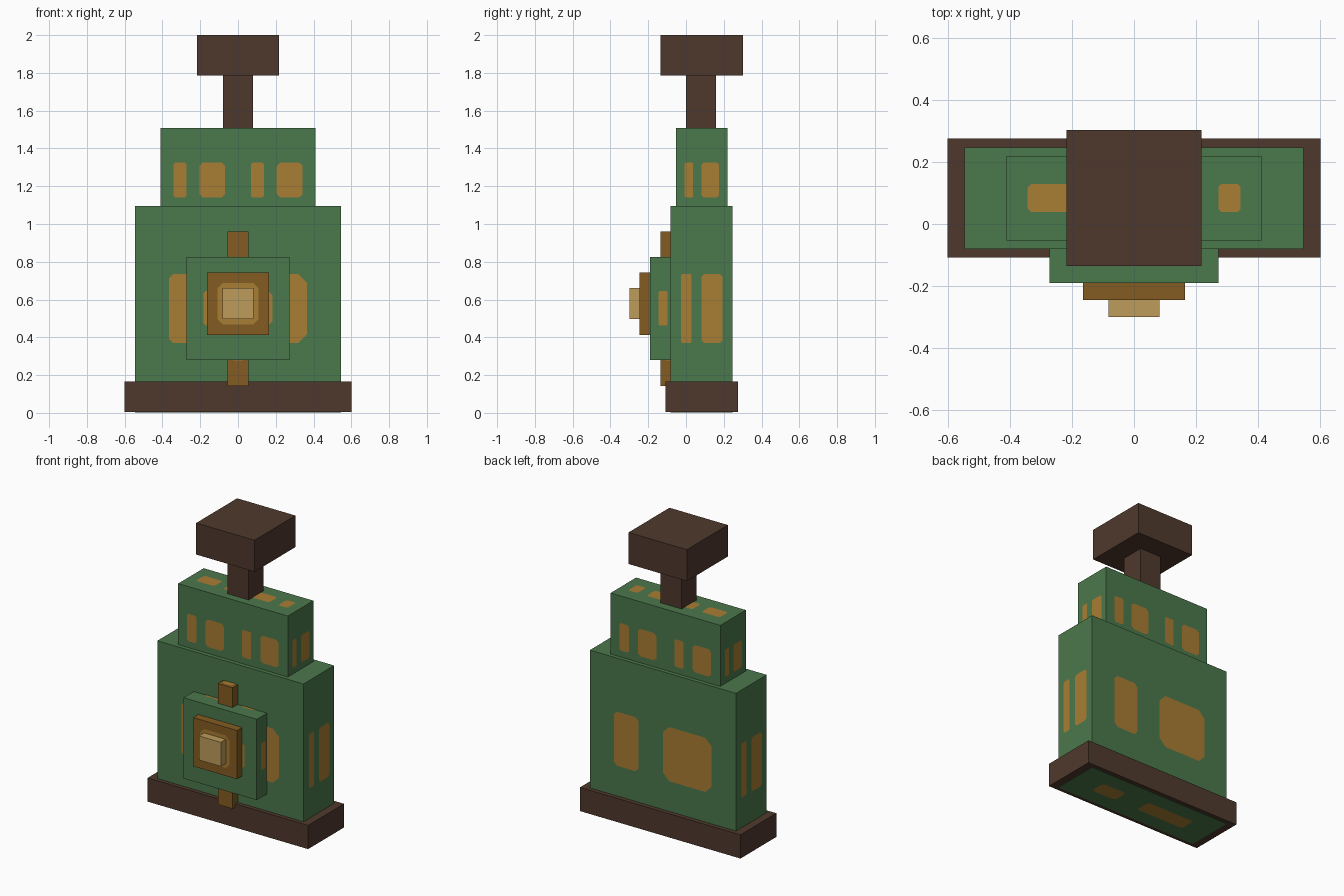
import bpy, bmesh
from mathutils import Vector

if "Cube" in bpy.data.objects:
    bpy.data.objects.remove(bpy.data.objects["Cube"])


def material(name, hex_code):
    rgb = [int(hex_code[i:i + 2], 16) / 255 for i in (0, 2, 4)]
    lin = [c / 12.92 if c <= 0.04045 else ((c + 0.055) / 1.055) ** 2.4 for c in rgb]
    m = bpy.data.materials.new(name)
    m.diffuse_color = (*lin, 1)
    m.use_nodes = True
    m.node_tree.nodes["Principled BSDF"].inputs["Base Color"].default_value = m.diffuse_color
    return m


GREEN = material("green", "4B784C")
ORANGE = material("orange", "A97D33")
BROWN = material("dark_brown", "4F392D")
BRONZE = material("bronze", "845C22")
TAN = material("tan", "BF9C5C")


def finish(bm, name, mat):
    me = bpy.data.meshes.new(name)
    bm.to_mesh(me)
    bm.free()
    me.materials.append(mat)
    bpy.context.collection.objects.link(bpy.data.objects.new(name, me))


def block(name, lo, hi, mat):
    bm = bmesh.new()
    bmesh.ops.create_cube(bm, size=1)
    for v in bm.verts:
        v.co = [lo[i] + (v.co[i] + 0.5) * (hi[i] - lo[i]) for i in range(3)]
    finish(bm, name, mat)


# faces as (normal axis, normal sign, across axis, across sign, up axis)
FACES = [(1, -1, 0, 1, 2), (1, 1, 0, -1, 2), (0, 1, 1, 1, 2),
         (0, -1, 1, -1, 2), (2, 1, 0, -1, 1), (2, -1, 0, -1, 1)]
WINDOWS = [(0.165, 0.335, 0.335, 0.67), (0.5, 0.835, 0.335, 0.67)]
CENTRE = [(1 / 6, 5 / 6, 1 / 6, 5 / 6)]


def patches(name, lo, hi, rects, tiles=1):
    """Thin plates with clipped corners on every face of a block."""
    bm = bmesh.new()
    for n, ns, u, us, v in FACES:
        count = tiles if u == 0 else 1
        width = (hi[u] - lo[u]) / count
        height = hi[v] - lo[v]
        for t in range(count):
            for a, b, c, d in rects:
                u0, u1 = (t + a) * width, (t + b) * width
                v0, v1 = c * height, d * height
                k = 0.13 * min(u1 - u0, v1 - v0)
                outline = [(u0 + k, v0), (u1 - k, v0), (u1, v0 + k), (u1, v1 - k),
                           (u1 - k, v1), (u0 + k, v1), (u0, v1 - k), (u0, v0 + k)]
                verts = []
                for p, q in outline:
                    co = Vector((0, 0, 0))
                    co[n] = hi[n] + 0.002 if ns > 0 else lo[n] - 0.002
                    co[u] = lo[u] + p if us > 0 else hi[u] - p
                    co[v] = lo[v] + q
                    verts.append(bm.verts.new(co))
                face = bm.faces.new(verts)
                face.normal_update()
                if face.normal[n] * ns < 0:
                    face.normal_flip()
    finish(bm, name, ORANGE)


# plain parts: plinth, neck, cap and front knob
block("base", (-0.6, -0.108, 0.005), (0.6, 0.275, 0.165), BROWN)
block("neck", (-0.08, 0, 1.45), (0.08, 0.16, 1.8), BROWN)
block("cap", (-0.218, -0.135, 1.787), (0.218, 0.302, 2), BROWN)
block("knob", (-0.082, -0.3, 0.498), (0.082, -0.14, 0.661), TAN)

# patched parts: name, corners, colour, patch layout, repeats
PARTS = [
    ("body", (-0.546, -0.081, 0.003), (0.546, 0.246, 1.096), GREEN, WINDOWS, 1),
    ("upper_body", (-0.41, -0.053, 0.955), (0.41, 0.219, 1.508), GREEN, WINDOWS, 2),
    ("front_panel", (-0.273, -0.19, 0.28), (0.273, 0.083, 0.826), GREEN, WINDOWS, 1),
    ("plaque", (-0.164, -0.245, 0.413), (0.164, 0.083, 0.742), BRONZE, CENTRE, 1),
    ("bar", (-0.055, -0.136, 0.142), (0.055, -0.027, 0.96), BRONZE, CENTRE, 1),
]
for name, lo, hi, mat, rects, tiles in PARTS:
    block(name, lo, hi, mat)
    patches(name + "_patches", lo, hi, rects, tiles)
